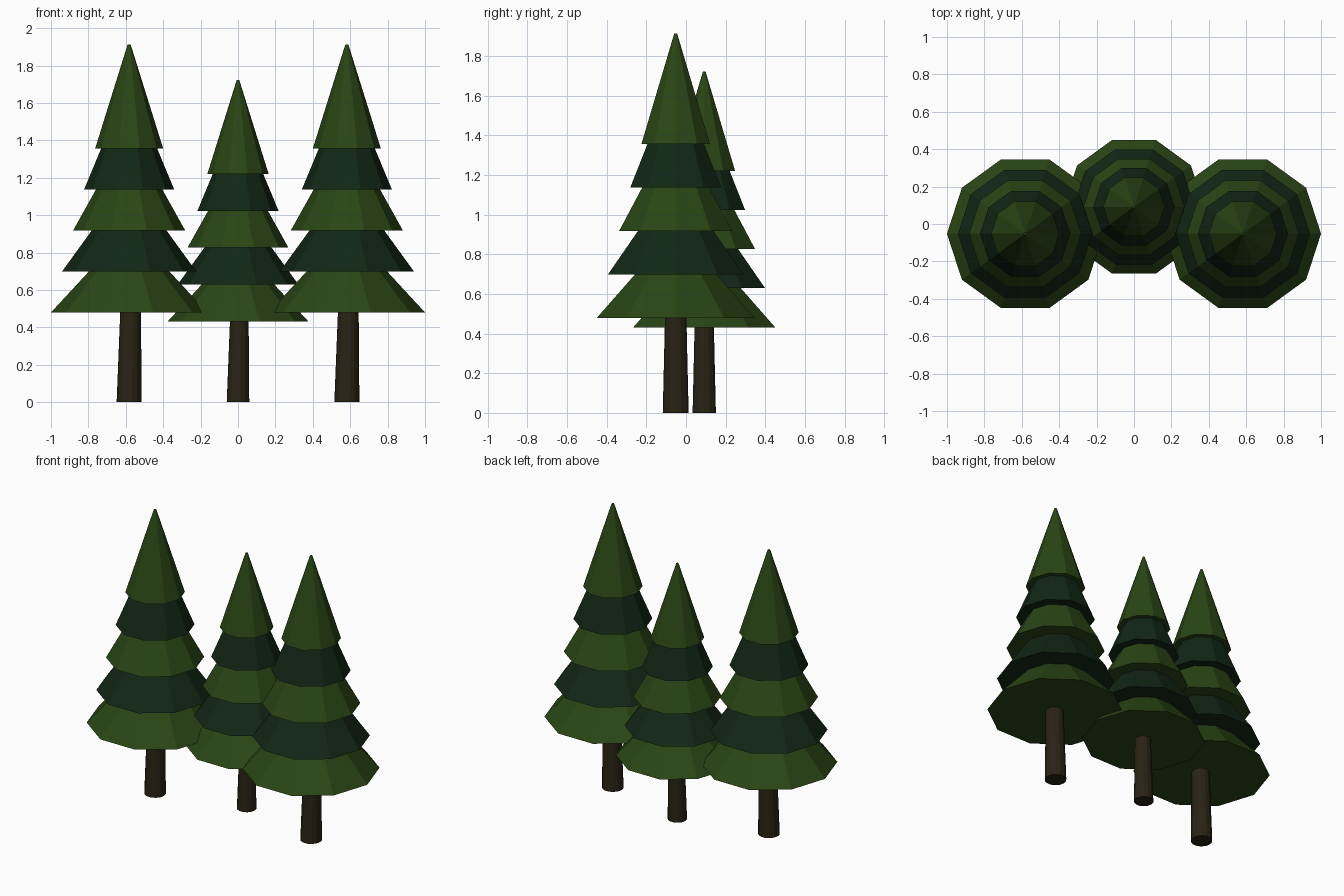
import bpy, bmesh, math

if "Cube" in bpy.data.objects:
    bpy.data.objects.remove(bpy.data.objects["Cube"])


def material(name, rgb):
    m = bpy.data.materials.new(name)
    m.diffuse_color = (*rgb, 1.0)
    m.use_nodes = True
    m.node_tree.nodes["Principled BSDF"].inputs["Base Color"].default_value = m.diffuse_color
    return m


LEAF = material("leaf green", (0.022, 0.060, 0.007))
DARK = material("dark pine green", (0.0055, 0.020, 0.0075))
BARK = material("bark brown", (0.022, 0.017, 0.007))


def frustum(name, sides, r0, z0, r1, z1, mat, loc, scale, shift=0.0):
    """Closed tapered prism with a corner on +x; shift leans its top along x."""
    bm = bmesh.new()
    rings = []
    for r, z, dx in ((r0, z0, 0.0), (r1, z1, shift)):
        rings.append([bm.verts.new((dx + r * math.cos(2 * math.pi * i / sides),
                                    r * math.sin(2 * math.pi * i / sides), z))
                      for i in range(sides)])
    low, top = rings
    for i in range(sides):
        j = (i + 1) % sides
        bm.faces.new((low[i], low[j], top[j], top[i]))
    bm.faces.new(low[::-1])
    bm.faces.new(top)
    me = bpy.data.meshes.new(name)
    bm.to_mesh(me)
    bm.free()
    me.materials.append(mat)
    ob = bpy.data.objects.new(name, me)
    ob.location = (*loc, 0)
    ob.scale = (scale,) * 3
    bpy.context.collection.objects.link(ob)
    return ob


# Branch tiers: bottom radius, bottom height, top radius, top height
TIERS = [
    (0.418, 0.480, 0.210, 0.705),
    (0.359, 0.699, 0.195, 0.925),
    (0.300, 0.918, 0.175, 1.142),
    (0.241, 1.137, 0.148, 1.361),
    (0.182, 1.356, 0.008, 1.913),
]


def tree(label, x, y, s):
    frustum(label + "_trunk", 14, 0.067, 0.0, 0.055, 0.50, BARK, (x, y), s, 0.008)
    for i, (r0, z0, r1, z1) in enumerate(TIERS):
        frustum(f"{label}_branch_tier_{i + 1}", 10, r0, z0, r1, z1,
                DARK if i % 2 else LEAF, (x, y), s)


tree("left_tree", -0.582, -0.052, 1.0)
tree("right_tree", 0.582, -0.052, 1.0)
tree("middle_tree", 0.0, 0.092, 0.9)
